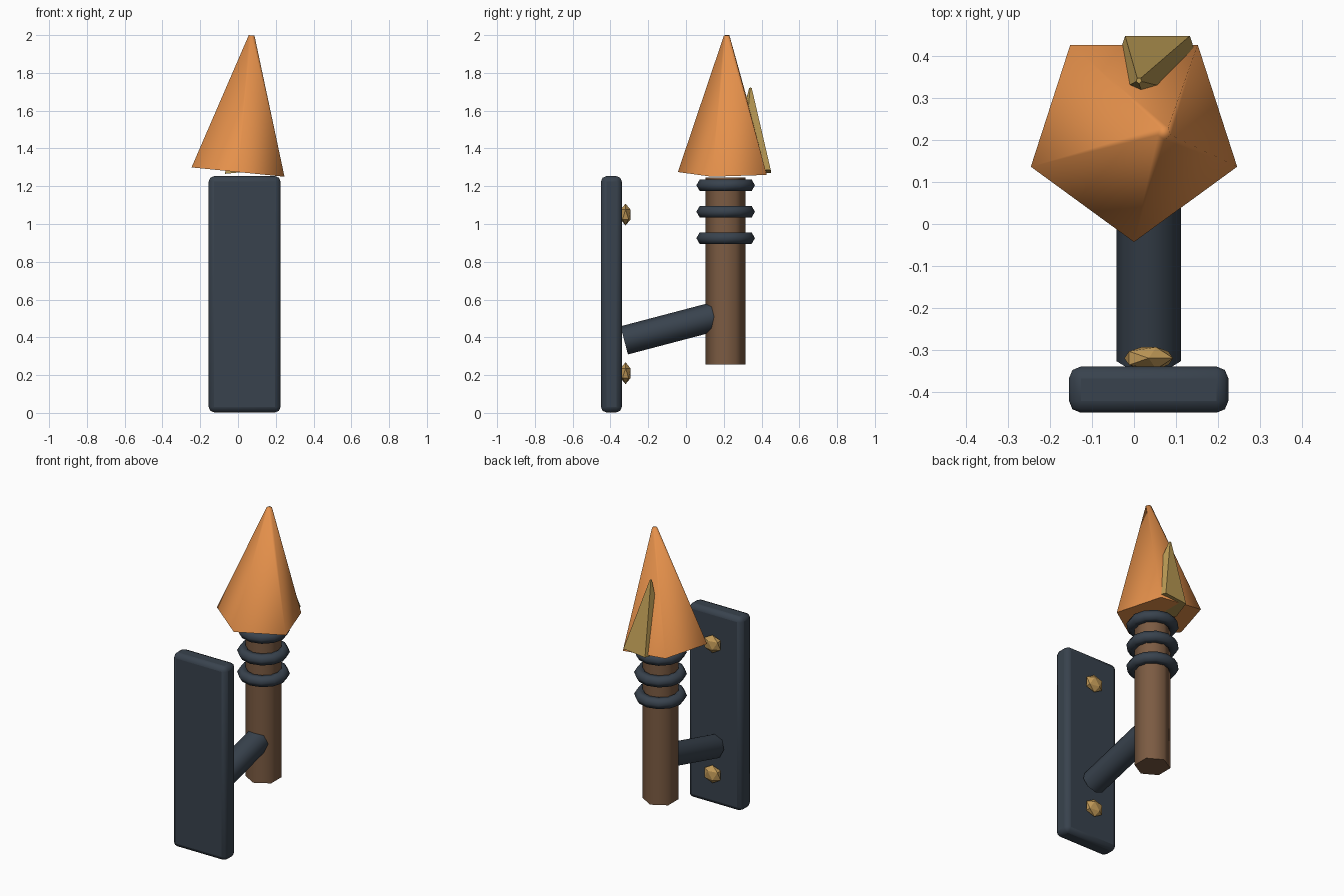
import bpy, math
from mathutils import Vector

if "Cube" in bpy.data.objects:
    bpy.data.objects.remove(bpy.data.objects["Cube"])

CX, CY = 0.035, 0.21   # axis of the torch handle


def material(name, rgb):
    m = bpy.data.materials.new(name)
    m.diffuse_color = (*rgb, 1)
    m.use_nodes = True
    m.node_tree.nodes["Principled BSDF"].inputs["Base Color"].default_value = m.diffuse_color
    return m


iron = material("iron", (0.04, 0.055, 0.075))
wood = material("wood", (0.20, 0.105, 0.055))
brass = material("brass", (0.55, 0.33, 0.10))
orange = material("flame_orange", (0.78, 0.28, 0.07))
yellow = material("flame_gold", (0.50, 0.33, 0.09))


def finish(name, mat, smooth=None):
    o = bpy.context.object
    o.name = name
    o.data.materials.append(mat)
    if smooth:
        bpy.ops.object.shade_smooth_by_angle(angle=math.radians(smooth))
    return o


def flame(name, base, radius, tip, length, lean, mat, smooth=None):
    """Five-sided cone leaning sideways, one base corner towards the front."""
    d = Vector((math.sin(lean), 0, math.cos(lean)))
    bpy.ops.mesh.primitive_cone_add(vertices=5, radius1=radius, radius2=tip, depth=length)
    o = bpy.context.object
    o.rotation_euler = (0, 0, math.pi)
    bpy.ops.object.transform_apply(rotation=True)
    o.rotation_euler = (0, lean, 0)
    o.location = Vector(base) + d * length / 2
    return finish(name, mat, smooth)


# wall plate
bpy.ops.mesh.primitive_cube_add(size=1, location=(CX, -0.395, 0.628))
o = bpy.context.object
o.scale = (0.38, 0.11, 1.25)
bpy.ops.object.transform_apply(location=False, scale=True)
b = o.modifiers.new("bevel", "BEVEL")
b.width, b.segments = 0.028, 2
finish("wall_plate", iron, 40)

# rivets
for i, z in enumerate((0.21, 1.05)):
    bpy.ops.mesh.primitive_ico_sphere_add(subdivisions=1, radius=1, location=(CX, -0.32, z))
    bpy.context.object.scale = (0.065, 0.031, 0.058)
    finish(f"rivet_{i + 1}", brass)

# bracket arm, sloping up to the handle
p, q = Vector((CX, -0.327, 0.384)), Vector((CX, 0.19, 0.52))
bpy.ops.mesh.primitive_cylinder_add(vertices=8, radius=0.077, depth=(q - p).length,
                                    location=(p + q) / 2)
bpy.context.object.rotation_euler = (math.atan2(q.z - p.z, q.y - p.y) - math.pi / 2, 0, 0)
finish("bracket_arm", iron, 50)

# handle
bpy.ops.mesh.primitive_cylinder_add(vertices=6, radius=0.106, depth=0.99,
                                    location=(CX, CY, 0.75))
finish("handle", wood, 65)

# binding rings
for i, z in enumerate((0.925, 1.065, 1.205)):
    bpy.ops.mesh.primitive_torus_add(location=(CX, CY, z), major_radius=0.12,
                                     minor_radius=0.035, major_segments=12, minor_segments=6)
    finish(f"binding_ring_{i + 1}", iron, 65)

# flames
flame("large_flame", (0, 0.217, 1.275), 0.26, 0.016, 0.727, math.radians(5.7), orange, 80)
flame("small_flame", (0.056, 0.342, 1.278), 0.132, 0.007, 0.445, math.radians(-5.7), yellow)
